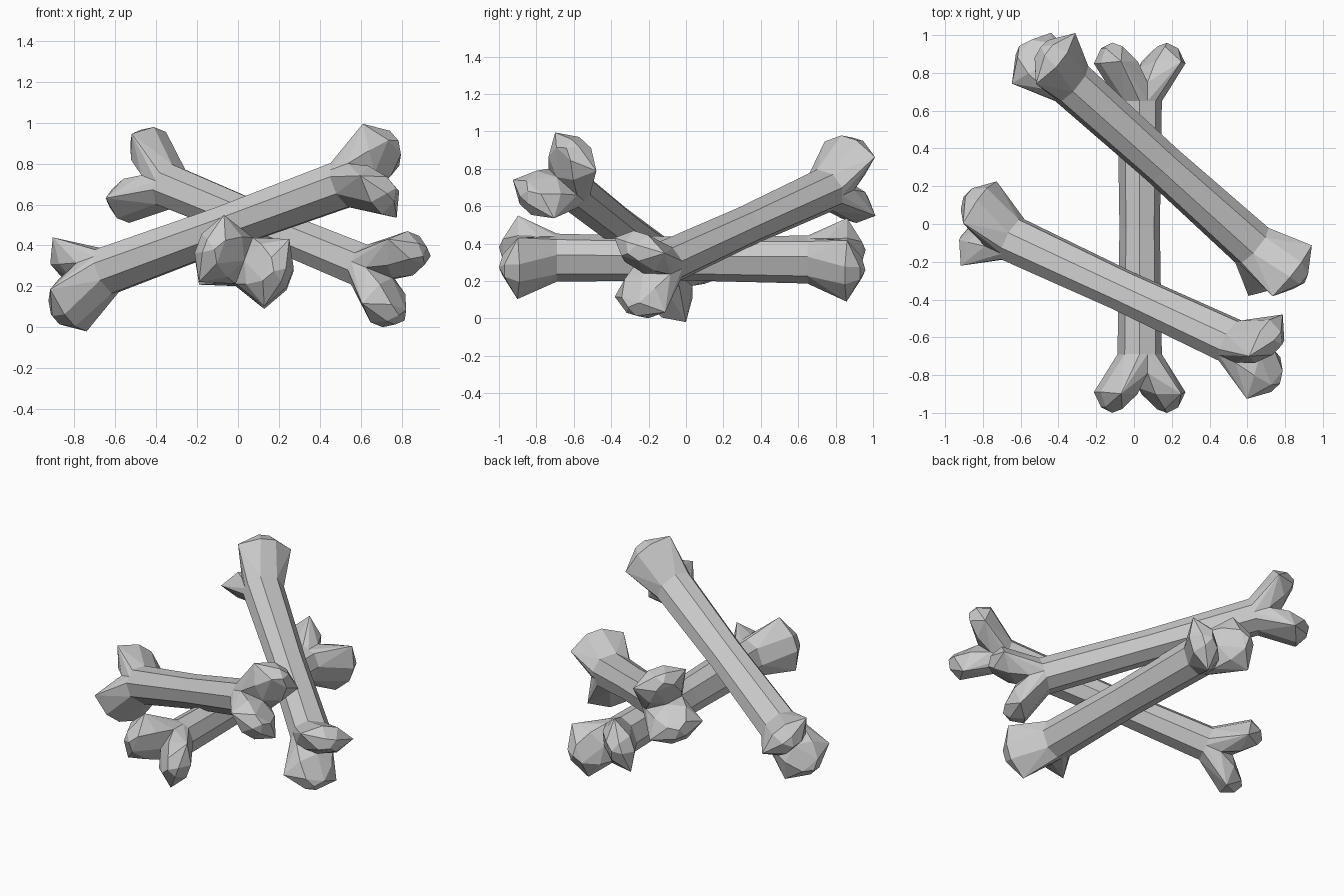
import bpy, bmesh
from mathutils import Vector, Matrix

if "Cube" in bpy.data.objects:
    bpy.data.objects.remove(bpy.data.objects["Cube"])

HALF = 0.67                      # half length of the shaft
WAIST = 0.91                     # shaft is slightly thinner in the middle
# Half of the octagonal shaft section (u, v), u >= 0, with seam points at u = 0
SECTION = [(0, .12), (.045, .12), (.105, .055), (.105, -.055), (.045, -.12), (0, -.12)]


def bone_mesh(name):
    bm = bmesh.new()
    # One knuckle: hull flaring from the shaft end to a faceted lobe
    pts = [(u, v, HALF) for u, v in SECTION]
    pts += [(0, 0, .85), (.155, 0, .98)]
    for s in (1, -1):
        pts += [(0, .12 * s, .77), (.17, .175 * s, .88),
                (.05, .105 * s, .88), (.24, .05 * s, .87),
                (.12, .06 * s, .96), (.205, .035 * s, .95)]
    verts = [bm.verts.new(p) for p in pts]
    bmesh.ops.convex_hull(bm, input=verts)
    # Open the seam and the side that meets the shaft
    hidden = [f for f in bm.faces
              if all(v.co.x < 1e-4 for v in f.verts)
              or all(v.co.z < HALF + 1e-4 for v in f.verts)]
    bmesh.ops.delete(bm, geom=hidden, context='FACES')
    loose = [v for v in bm.verts if not v.link_faces]
    bmesh.ops.delete(bm, geom=loose, context='VERTS')
    # Half of the half shaft
    k = WAIST
    for (a, b), (c, d) in zip(SECTION, SECTION[1:]):
        bm.faces.new([bm.verts.new(p) for p in
                      ((a * k, b * k, 0), (c * k, d * k, 0), (c, d, HALF), (a, b, HALF))])
    # Mirror the second lobe, then the other end
    for axis in (0, 2):
        copy = bmesh.ops.duplicate(bm, geom=bm.verts[:] + bm.edges[:] + bm.faces[:])
        for v in copy['geom']:
            if isinstance(v, bmesh.types.BMVert):
                v.co[axis] *= -1
    bmesh.ops.remove_doubles(bm, verts=bm.verts[:], dist=1e-4)
    bmesh.ops.dissolve_limit(bm, angle_limit=.15, verts=bm.verts[:], edges=bm.edges[:])
    bmesh.ops.recalc_face_normals(bm, faces=bm.faces[:])
    me = bpy.data.meshes.new(name)
    bm.to_mesh(me)
    bm.free()
    return me


def place(name, start, end, lobe_dir):
    a, b = Vector(start), Vector(end)
    w = (b - a).normalized()
    u = Vector(lobe_dir)
    u = (u - w * u.dot(w)).normalized()
    v = w.cross(u)
    ob = bpy.data.objects.new(name, mesh)
    bpy.context.collection.objects.link(ob)
    rot = Matrix((u, v, w)).transposed().to_4x4()
    ob.matrix_world = Matrix.Translation((a + b) / 2) @ rot


mesh = bone_mesh("bone")
# Three identical bones stacked across each other
place("lower_bone", (.03, -.69, .325), (.03, .65, .315), (.94, 0, -.35))
place("front_bone", (-.645, -.08, .275), (.515, -.62, .70), (0, .68, .73))
place("back_bone", (.61, -.10, .30), (-.315, .73, .68), (.37, 0, .93))
